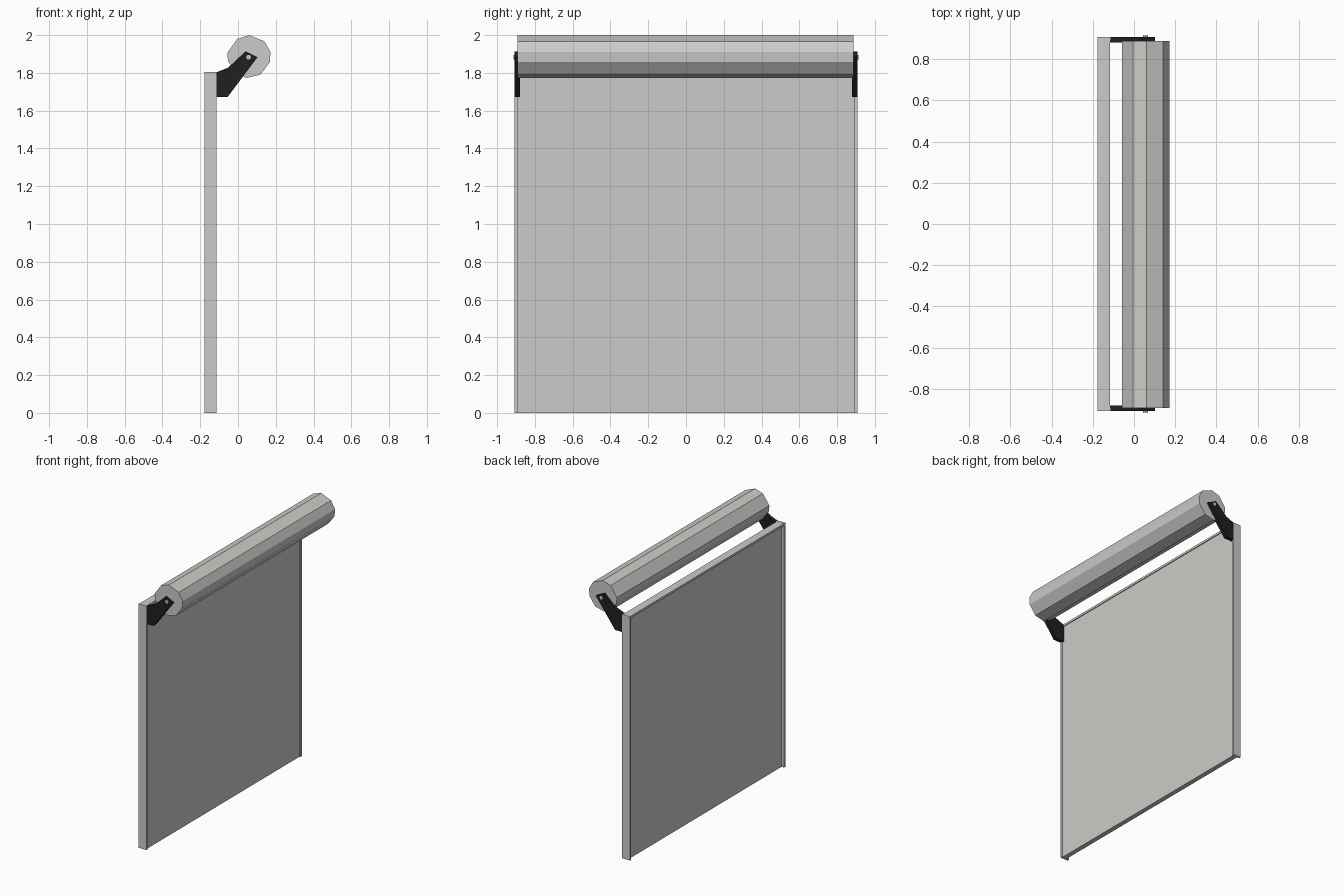
import bpy, bmesh, math

if "Cube" in bpy.data.objects:
    bpy.data.objects.remove(bpy.data.objects["Cube"])


def material(name, rgb):
    m = bpy.data.materials.new(name)
    m.diffuse_color = (*rgb, 1)
    m.use_nodes = True
    m.node_tree.nodes["Principled BSDF"].inputs["Base Color"].default_value = m.diffuse_color
    return m


GREY = material("light grey metal", (0.6, 0.6, 0.58))
BLACK = material("black steel", (0.014, 0.014, 0.014))


def prism(name, profile, y0, y1, mat):
    """Extrude an (x, z) profile along y."""
    bm = bmesh.new()
    face = bm.faces.new([bm.verts.new((x, y0, z)) for x, z in profile])
    ext = bmesh.ops.extrude_face_region(bm, geom=[face])["geom"]
    verts = [g for g in ext if isinstance(g, bmesh.types.BMVert)]
    bmesh.ops.translate(bm, verts=verts, vec=(0, y1 - y0, 0))
    bmesh.ops.recalc_face_normals(bm, faces=bm.faces[:])
    me = bpy.data.meshes.new(name)
    bm.to_mesh(me)
    bm.free()
    me.materials.append(mat)
    ob = bpy.data.objects.new(name, me)
    bpy.context.collection.objects.link(ob)
    return ob


def rect(x0, x1, z0, z1):
    return [(x0, z0), (x1, z0), (x1, z1), (x0, z1)]


# door curtain, slightly recessed between the guides
prism("curtain", rect(-0.157, -0.122, 0, 1.79), -0.895, 0.895, GREY)
prism("top_rail", rect(-0.176, -0.116, 1.787, 1.803), -0.895, 0.895, GREY)

# rolled-up curtain: uneven low-poly roll
roll = [(0.06, 2.0), (0.14, 1.967), (0.172, 1.91), (0.168, 1.857),
        (0.119, 1.791), (0.045, 1.773), (-0.015, 1.802), (-0.053, 1.862),
        (-0.057, 1.905), (-0.004, 1.98)]
prism("roll", roll, -0.893, 0.888, GREY)

# roll shaft
cx, cz, r = 0.056, 1.883, 0.013
shaft = [(cx + r * math.cos(a * math.pi / 4), cz + r * math.sin(a * math.pi / 4))
         for a in range(8)]
prism("shaft", shaft, -0.913, 0.913, GREY)

# side guides and support brackets
bracket = [(-0.13, 1.795), (-0.114, 1.803), (-0.052, 1.828), (0.04, 1.914),
           (0.103, 1.883), (-0.055, 1.672), (-0.13, 1.672)]
for side, s in (("left", -1), ("right", 1)):
    prism("guide_" + side, rect(-0.177, -0.114, 0, 1.804), s * 0.893, s * 0.908, GREY)
    prism("bracket_" + side, bracket, s * 0.88, s * 0.907, BLACK)
